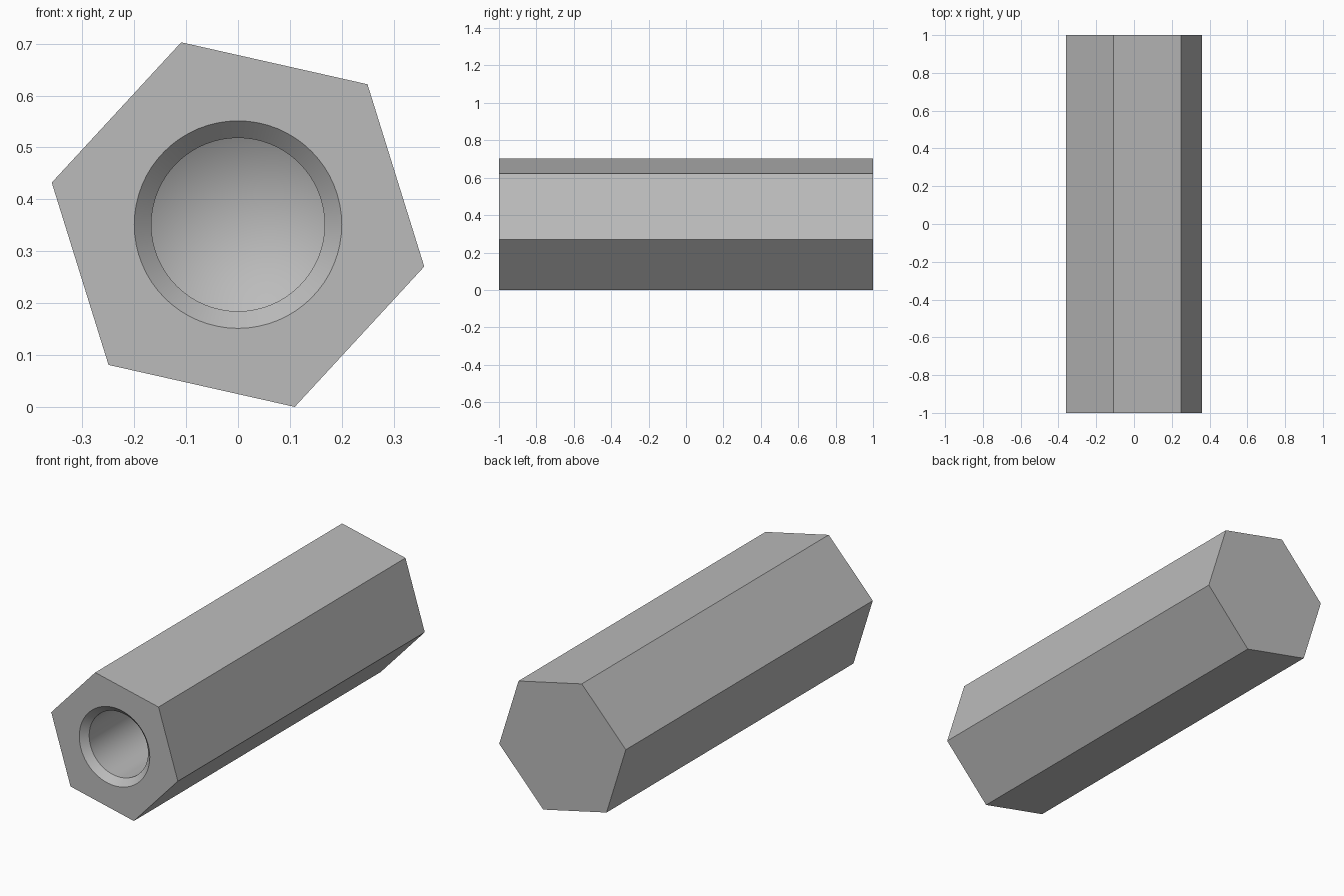
import bpy
import bmesh
from math import sin, cos, pi, radians

if "Cube" in bpy.data.objects:
    bpy.data.objects.remove(bpy.data.objects["Cube"], do_unlink=True)

LENGTH = 2.0
HEX_RADIUS, HEX_TURN = 0.368, radians(-12.7)
MOUTH_RADIUS, BORE_RADIUS = 0.2, 0.167
BORE_DEPTH, TIP_DEPTH = 1.1, 1.2
CENTRE_Z = HEX_RADIUS * sin(HEX_TURN + 2 * pi / 3)
FRONT = -LENGTH / 2

steel = bpy.data.materials.new("grey steel")
steel.use_nodes = True
grey = (0.5, 0.5, 0.5, 1)
steel.diffuse_color = grey
steel.node_tree.nodes["Principled BSDF"].inputs["Base Color"].default_value = grey

bm = bmesh.new()


def ring(radius, y, sides, turn=0.0):
    """Closed ring of vertices around the long axis."""
    angles = [turn + 2 * pi * i / sides for i in range(sides)]
    return [bm.verts.new((radius * cos(a), y, CENTRE_Z + radius * sin(a))) for a in angles]


def bridge(a, b, smooth=False):
    """Quads joining two rings of equal count."""
    n = len(a)
    for i in range(n):
        j = (i + 1) % n
        bm.faces.new((a[i], a[j], b[j], b[i])).smooth = smooth


def loop_edges(verts):
    return [bm.edges.get((v, verts[i - 1])) for i, v in enumerate(verts)]


# Hexagonal body with closed back
hex_front = ring(HEX_RADIUS, FRONT, 6, HEX_TURN)
hex_back = ring(HEX_RADIUS, -FRONT, 6, HEX_TURN)
bridge(hex_front, hex_back)
bm.faces.new(hex_back)

# Countersink, bore and drill-point tip
SIDES = 64
mouth = ring(MOUTH_RADIUS, FRONT, SIDES)
bore_start = ring(BORE_RADIUS, FRONT + MOUTH_RADIUS - BORE_RADIUS, SIDES)
bore_end = ring(BORE_RADIUS, FRONT + BORE_DEPTH, SIDES)
bridge(mouth, bore_start, True)
bridge(bore_start, bore_end, True)
tip = bm.verts.new((0, FRONT + TIP_DEPTH, CENTRE_Z))
for i, v in enumerate(bore_end):
    bm.faces.new((bore_end[i - 1], v, tip)).smooth = True

# Front face around the mouth
bmesh.ops.triangle_fill(bm, use_beauty=True, use_dissolve=False, normal=(0, -1, 0),
                        edges=loop_edges(hex_front) + loop_edges(mouth))
bmesh.ops.recalc_face_normals(bm, faces=bm.faces[:])

mesh = bpy.data.meshes.new("hex_standoff")
bm.to_mesh(mesh)
bm.free()
mesh.materials.append(steel)
standoff = bpy.data.objects.new("hex_standoff", mesh)
bpy.context.collection.objects.link(standoff)

# Smooth bore with crisp rims
bpy.ops.object.select_all(action="DESELECT")
standoff.select_set(True)
bpy.context.view_layer.objects.active = standoff
bpy.ops.object.shade_smooth_by_angle(angle=radians(25))
